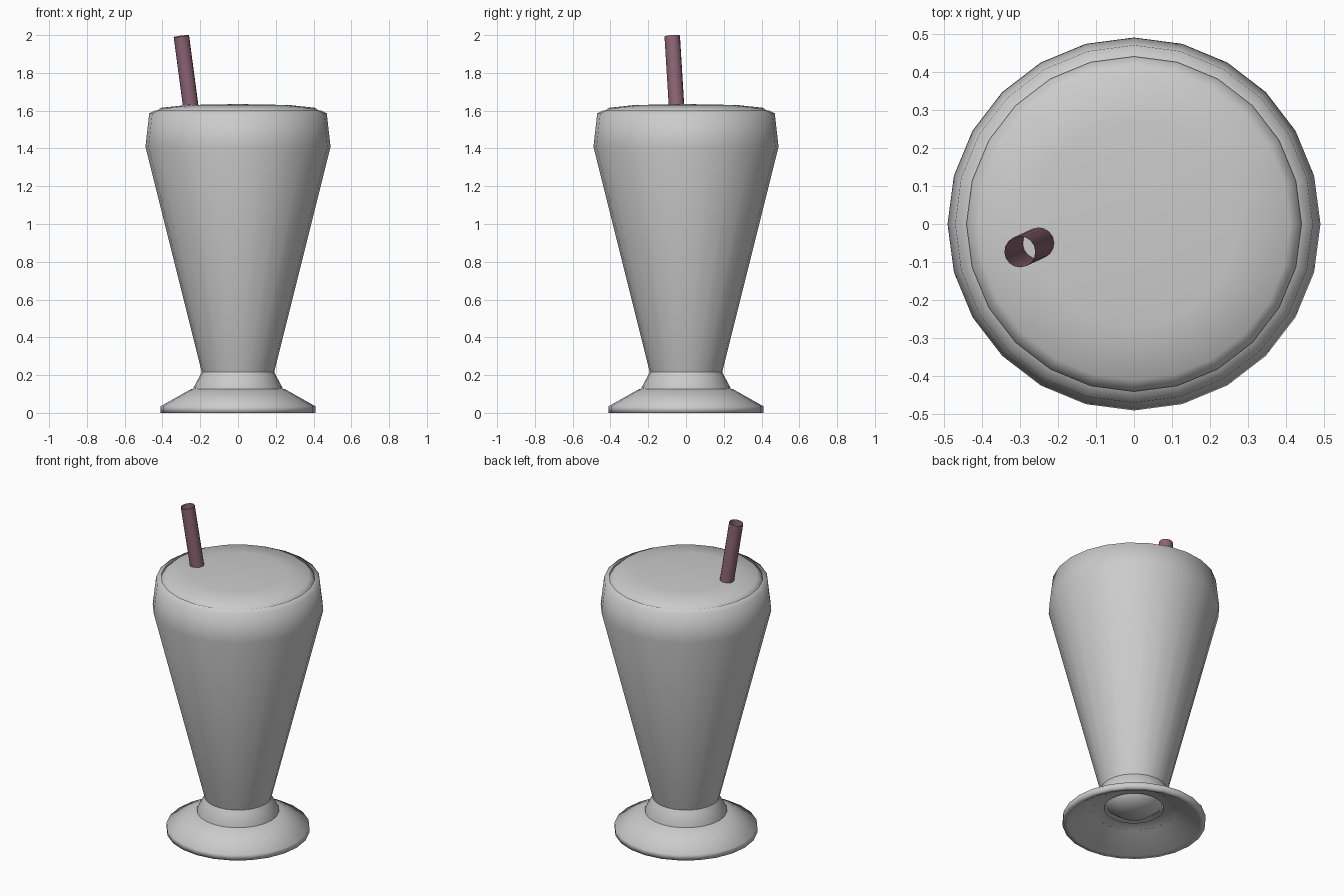
import bpy, bmesh, math
from mathutils import Vector

cube = bpy.data.objects.get("Cube")
if cube:
    bpy.data.objects.remove(cube, do_unlink=True)

SIDES = 24


def material(name, rgb):
    mat = bpy.data.materials.new(name)
    mat.use_nodes = True
    colour = (*rgb, 1)
    mat.diffuse_color = colour
    mat.node_tree.nodes["Principled BSDF"].inputs["Base Color"].default_value = colour
    return mat


def lathe(name, profile, mat, sides=SIDES):
    """Spin an (r, z) outline about z, with a pole wherever r is zero."""
    bm = bmesh.new()
    verts = [bm.verts.new((r, 0, z)) for r, z in profile]
    edges = [bm.edges.new(pair) for pair in zip(verts, verts[1:])]
    bmesh.ops.spin(bm, geom=verts + edges, axis=(0, 0, 1), cent=(0, 0, 0),
                   angle=math.tau, steps=sides, use_duplicate=False)
    bmesh.ops.remove_doubles(bm, verts=bm.verts, dist=0.0005)
    bmesh.ops.recalc_face_normals(bm, faces=bm.faces)
    for face in bm.faces:
        face.smooth = True
    mesh = bpy.data.meshes.new(name)
    bm.to_mesh(mesh)
    bm.free()
    mesh.materials.append(mat)
    obj = bpy.data.objects.new(name, mesh)
    bpy.context.collection.objects.link(obj)
    return obj


glass = material("grey glass", (0.6, 0.6, 0.6))
cream = material("pale drink", (0.6, 0.6, 0.6))
pink = material("dusty pink straw", (0.27, 0.13, 0.175))

# Tapered cup with a rounded bottom and a turned-in lip
lathe("cup", [(0, 0.06), (0.1, 0.075), (0.16, 0.12), (0.19, 0.21),
              (0.49, 1.41), (0.47, 1.585), (0.44, 1.6)], glass)

# Collar joining cup and foot
lathe("collar", [(0.19, 0.22), (0.2, 0.2), (0.235, 0.135), (0.235, 0.09)], glass)

# Flared foot, hollow underneath
lathe("foot", [(0.17, 0.13), (0.25, 0.125), (0.41, 0.035), (0.41, 0),
               (0.38, 0), (0.24, 0.09), (0.17, 0.1)], glass)

# Drink filling the cup, slightly domed on top
lathe("drink", [(0, 0.24), (0.17, 0.25), (0.45, 1.41), (0.44, 1.59),
                (0.41, 1.615), (0.27, 1.63), (0, 1.635)], cream)

# Leaning hollow straw
top = Vector((-0.3, -0.073, 1.995))
axis = (top - Vector((-0.25, -0.05, 1.62))).normalized()
straw = lathe("straw", [(0.041, -0.5), (0.041, 0)], pink, 16)
straw.location = top
straw.rotation_euler = axis.to_track_quat('Z', 'Y').to_euler()
